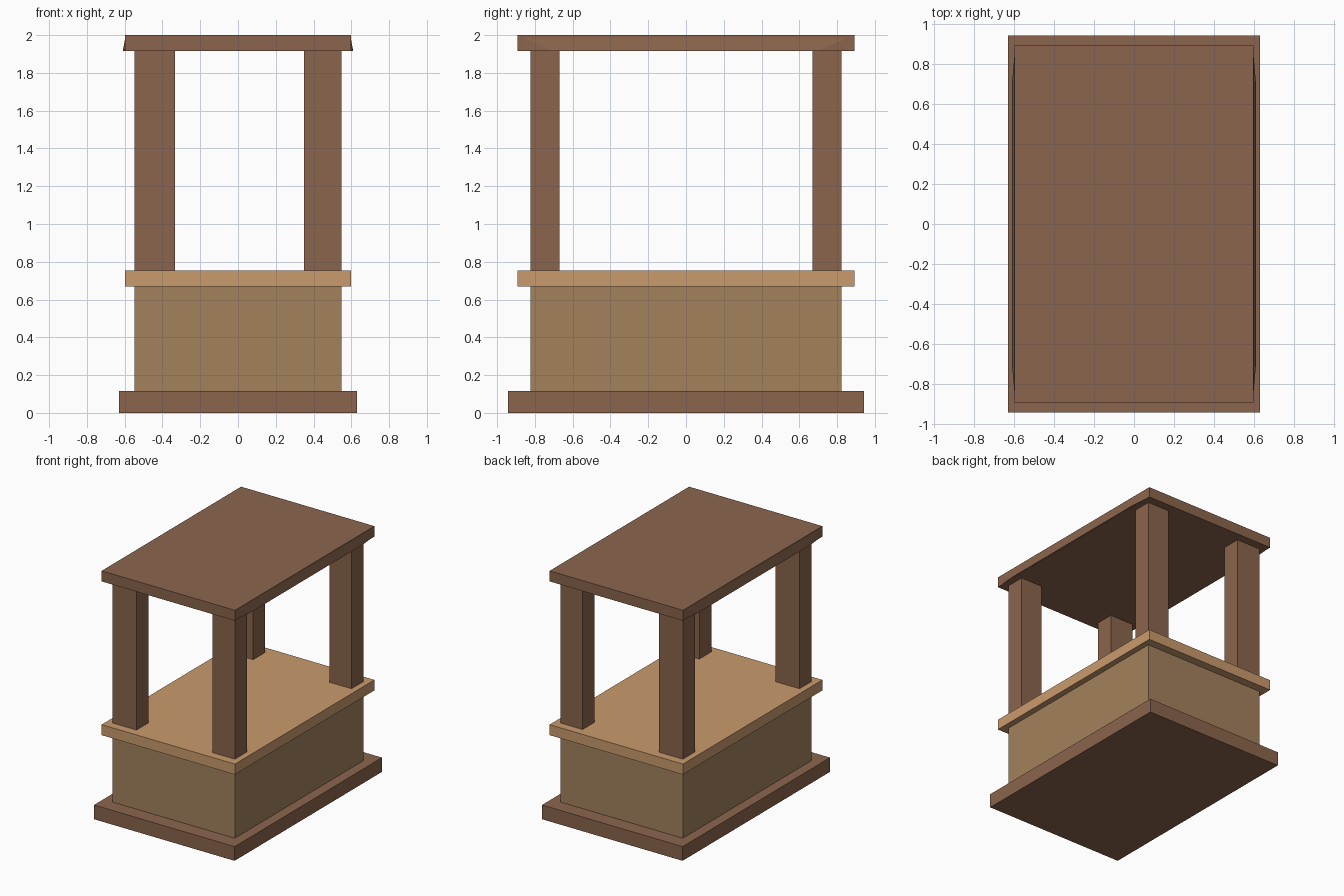
import bpy
import bmesh

cube = bpy.data.objects.get("Cube")
if cube:
    bpy.data.objects.remove(cube, do_unlink=True)


def srgb(r, g, b):
    return tuple(((c / 255 + 0.055) / 1.055) ** 2.4 for c in (r, g, b)) + (1.0,)


def material(name, color):
    m = bpy.data.materials.new(name)
    m.use_nodes = True
    m.diffuse_color = color
    m.node_tree.nodes["Principled BSDF"].inputs["Base Color"].default_value = color
    return m


brown = material("dark brown wood", srgb(139, 101, 77))
ochre = material("ochre panel", srgb(163, 129, 92))
tan = material("tan counter wood", srgb(201, 155, 109))


def box(name, xs, ys, zs, mat):
    """Box spanning the given (low, high) range on each axis."""
    bm = bmesh.new()
    bmesh.ops.create_cube(bm, size=1)
    for v in bm.verts:
        v.co = [r[0] if c < 0 else r[1] for c, r in zip(v.co, (xs, ys, zs))]
    return finish(name, bm, mat)


def finish(name, bm, mat):
    mesh = bpy.data.meshes.new(name)
    bm.to_mesh(mesh)
    bm.free()
    mesh.materials.append(mat)
    obj = bpy.data.objects.new(name, mesh)
    bpy.context.collection.objects.link(obj)
    return obj


# Stacked slabs
box("base", (-0.63, 0.63), (-0.943, 0.943), (0, 0.115), brown)
box("body", (-0.548, 0.548), (-0.823, 0.823), (0.115, 0.67), ochre)
box("counter", (-0.597, 0.597), (-0.892, 0.892), (0.67, 0.755), tan)
box("roof", (-0.597, 0.597), (-0.892, 0.892), (1.915, 2.0), brown)

# Corner posts, slightly wider on the right
for side, xs in (("right", (-0.548, -0.333)), ("left", (0.35, 0.548))):
    for end, ys in (("front", (-0.823, -0.67)), ("back", (0.67, 0.823))):
        box(f"{end}_{side}_post", xs, ys, (0.755, 1.915), brown)

# Thin flared trim along both long roof edges
for side, s in (("right", -1), ("left", 1)):
    bm = bmesh.new()
    for x, y, z in ((0.594, 0.89, 1.916), (0.594, 0.89, 1.999), (0.61, 0.7, 1.916)):
        bm.verts.new((s * x, y, z))
        bm.verts.new((s * x, -y, z))
    bmesh.ops.convex_hull(bm, input=bm.verts)
    bmesh.ops.recalc_face_normals(bm, faces=bm.faces)
    finish(f"{side}_roof_trim", bm, brown)
